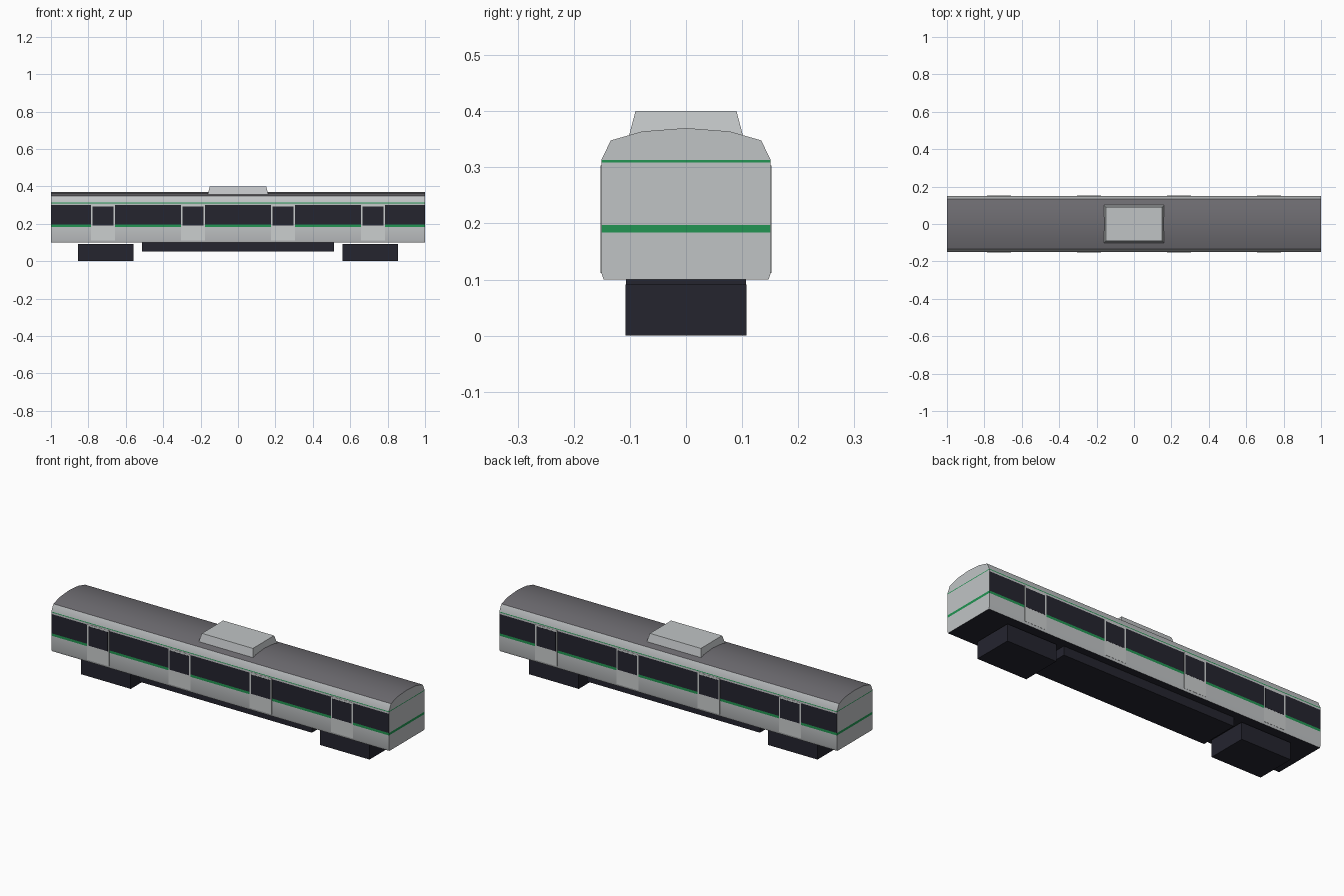
import bpy, bmesh

if "Cube" in bpy.data.objects:
    bpy.data.objects.remove(bpy.data.objects["Cube"])

def material(name, rgb):
    m = bpy.data.materials.new(name)
    m.diffuse_color = (*rgb, 1)
    m.use_nodes = True
    m.node_tree.nodes["Principled BSDF"].inputs["Base Color"].default_value = m.diffuse_color
    return m

SILVER = material("silver body", (0.53, 0.55, 0.56))
DOOR = material("pale door", (0.60, 0.62, 0.62))
GREEN = material("green stripe", (0.016, 0.30, 0.085))
GLASS = material("dark glass", (0.018, 0.018, 0.028))
ROOF = material("grey roof", (0.155, 0.15, 0.165))
UNDER = material("black underframe", (0.018, 0.018, 0.028))

def finish(name, bm, mats):
    bmesh.ops.recalc_face_normals(bm, faces=bm.faces)
    me = bpy.data.meshes.new(name)
    bm.to_mesh(me)
    bm.free()
    for m in mats:
        me.materials.append(m)
    ob = bpy.data.objects.new(name, me)
    bpy.context.collection.objects.link(ob)
    return ob

def box(name, x0, x1, y0, y1, z0, z1, mat, inset_x=0, inset_y=0):
    """Box whose top may be narrower than its base."""
    bm = bmesh.new()
    bmesh.ops.create_cube(bm, size=1)
    for v in bm.verts:
        top = v.co.z > 0
        dx, dy = (inset_x, inset_y) if top else (0, 0)
        v.co = (x1 - dx if v.co.x > 0 else x0 + dx,
                y1 - dy if v.co.y > 0 else y0 + dy, z1 if top else z0)
    return finish(name, bm, [mat])

# Car body: rows of (half width, height, side colour, end colour of the band above)
S, G, W, R, U = range(5)
ROWS = [(0.147, 0.100, S, S), (0.151, 0.112, S, S), (0.151, 0.180, S, S),
        (0.151, 0.184, G, G), (0.151, 0.197, W, S), (0.151, 0.300, S, S),
        (0.151, 0.309, G, G), (0.151, 0.313, S, S), (0.134, 0.348, R, S),
        (0.078, 0.364, R, S), (0.0, 0.370, R, S)]
bm = bmesh.new()
rings = []
for w, z, _, _ in ROWS:
    rings.append({(sx, sy): bm.verts.new((sx, sy * w, z)) for sx in (-1, 1) for sy in (-1, 1)})
for (w, z, side, end), a, b in zip(ROWS, rings, rings[1:]):
    for s in (-1, 1):
        bm.faces.new((a[-1, s], a[1, s], b[1, s], b[-1, s])).material_index = side
        bm.faces.new((a[s, -1], a[s, 1], b[s, 1], b[s, -1])).material_index = end
a = rings[0]
bm.faces.new((a[-1, -1], a[1, -1], a[1, 1], a[-1, 1])).material_index = U
bmesh.ops.remove_doubles(bm, verts=bm.verts, dist=1e-5)
body = finish("car_body", bm, [SILVER, GREEN, GLASS, ROOF, UNDER])
bpy.context.view_layer.objects.active = body
body.select_set(True)
bpy.ops.object.shade_smooth_by_angle(angle=0.56)

# Four doors per side: thin panel with a glass pane
for s, side in ((-1, "front"), (1, "back")):
    for i, x in enumerate((-0.722, -0.241, 0.241, 0.722)):
        ya, yb = sorted((s * 0.149, s * 0.152))
        box(f"{side}_door_{i+1}", x - 0.065, x + 0.065, ya, yb, 0.112, 0.303, DOOR)
        ya, yb = sorted((s * 0.150, s * 0.1526))
        box(f"{side}_door_window_{i+1}", x - 0.057, x + 0.057, ya, yb, 0.190, 0.293, GLASS)

# Roof air conditioner
box("air_conditioner", -0.162, 0.162, -0.102, 0.102, 0.355, 0.400, SILVER, 0.011, 0.012)

# Underframe equipment and the two bogies
box("underframe", -0.513, 0.513, -0.107, 0.107, 0.052, 0.101, UNDER)
for s, end in ((-1, "left"), (1, "right")):
    x0, x1 = sorted((s * 0.560, s * 0.855))
    box(f"{end}_bogie", x0, x1, -0.108, 0.108, 0.0, 0.091, UNDER)
